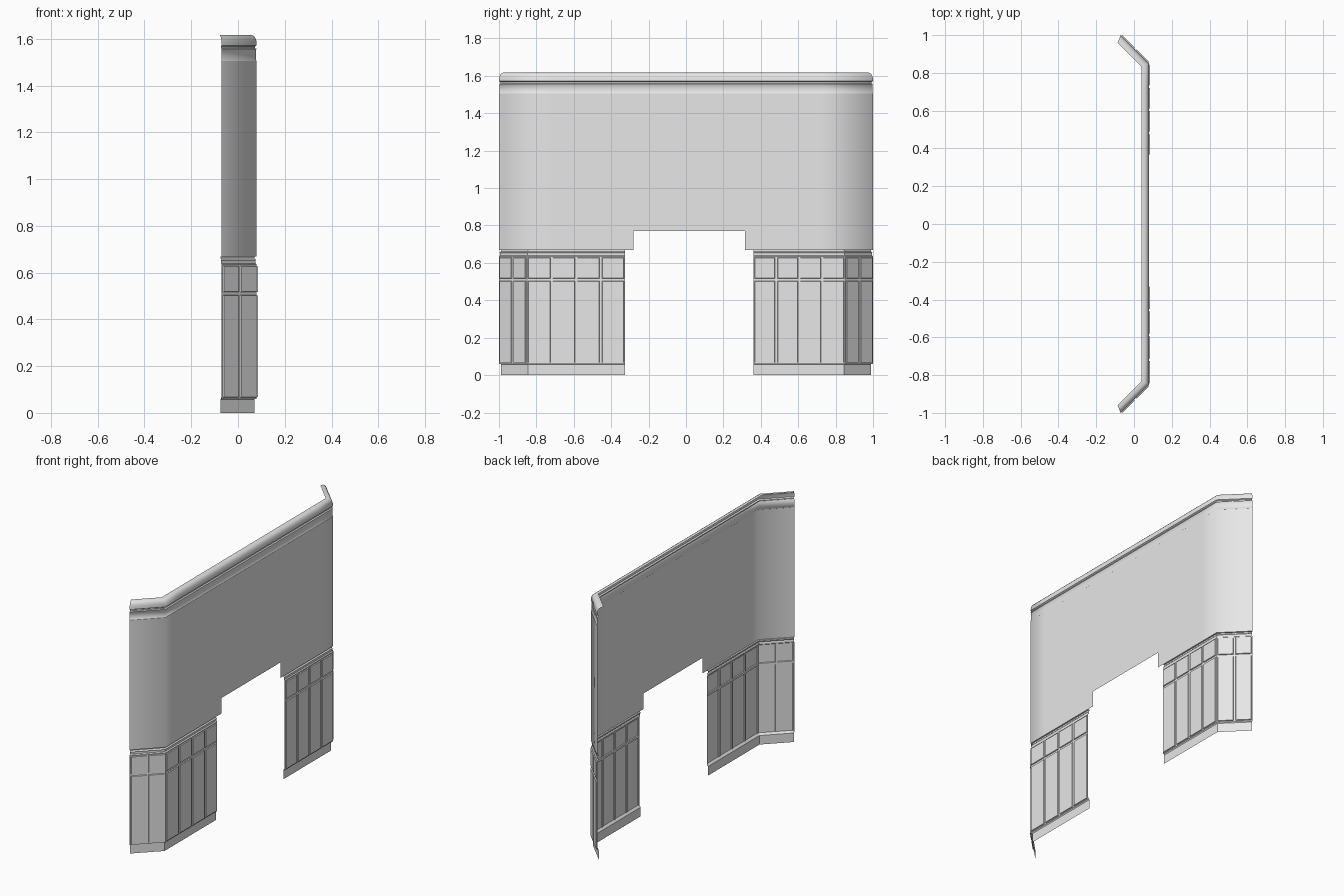
import bpy
import bmesh
import math

cube = bpy.data.objects.get("Cube")
if cube:
    bpy.data.objects.remove(cube, do_unlink=True)

# Single plaster colour
plaster = bpy.data.materials.new("pale_grey_plaster")
plaster.use_nodes = True
GREY = (0.8, 0.8, 0.8, 1.0)
plaster.diffuse_color = GREY
plaster.node_tree.nodes["Principled BSDF"].inputs["Base Color"].default_value = GREY


# Plan stations: (x, y, inward x, inward y), the inward part mitres each offset
def end(s):
    return (-0.07, s, -0.42, -s)


def corner(s):
    return (0.08, 0.85 * s, -1, -0.414 * s)


def straight(y):
    return (0.08, y, -1, 0)


def at(station, depth, z):
    x, y, ix, iy = station
    return (x + ix * depth, y + iy * depth, z)


def finish(bm, name, angle):
    mesh = bpy.data.meshes.new(name)
    bm.to_mesh(mesh)
    bm.free()
    mesh.materials.append(plaster)
    obj = bpy.data.objects.new(name, mesh)
    bpy.context.collection.objects.link(obj)
    bpy.ops.object.select_all(action='DESELECT')
    obj.select_set(True)
    bpy.context.view_layer.objects.active = obj
    bpy.ops.object.shade_smooth_by_angle(angle=math.radians(angle))
    return obj


def sheet(stations, profile, skip=()):
    """Sweep a (depth, z) profile along stations, facing the room side."""
    bm = bmesh.new()
    grid = [[bm.verts.new(at(s, d, z)) for d, z in profile] for s in stations]
    for i in range(len(stations) - 1):
        for j in range(len(profile) - 1):
            if (i, j) not in skip:
                bm.faces.new((grid[i][j], grid[i + 1][j],
                              grid[i + 1][j + 1], grid[i][j + 1]))
    loose = [v for v in bm.verts if not v.link_faces]
    bmesh.ops.delete(bm, geom=loose, context='VERTS')
    return bm


def between(a, b, count):
    return [tuple(p + (q - p) * k / count for p, q in zip(a, b))
            for k in range(count + 1)]


def panelling(name, a, b, count):
    """Framed wainscot with a tall lower row and a short upper row."""
    bm = sheet(between(a, b, count), [(0, 0.06), (0, 0.51), (0, 0.635)])
    panels = list(bm.faces)
    bmesh.ops.inset_individual(bm, faces=panels, thickness=0.009, depth=0)
    bmesh.ops.inset_individual(bm, faces=panels, thickness=0.003, depth=-0.006)
    finish(bm, name, 20)


# Upper wall with the top of the opening left out
span = [end(1), corner(1), straight(0.72), straight(0.315),
        straight(-0.28), straight(-0.72), corner(-1), end(-1)]
finish(sheet(span, [(0, 0.67), (0, 0.77), (0, 1.505)], skip={(3, 0)}),
       "upper_wall", 60)

# Frieze band and curved crown moulding
rim = [s for s in span if abs(s[1]) > 0.5]
finish(sheet(rim, [(0, 1.505), (0.002, 1.507), (0.002, 1.555), (0, 1.557)]),
       "frieze_band", 50)
crown = [(0, 1.557), (0.008, 1.56), (0.008, 1.567), (0, 1.572), (0.001, 1.59),
         (0.005, 1.603), (0.012, 1.612), (0.022, 1.617), (0.04, 1.617)]
finish(sheet(rim, crown), "crown_moulding", 50)

# Lower walls either side of the opening
base = [(0.01, 0), (0.01, 0.058), (0.004, 0.066), (0, 0.07)]
chair = [(0, 0.635), (0.006, 0.64), (0.006, 0.65), (0.003, 0.655),
         (0.01, 0.662), (0.01, 0.67), (0, 0.67)]
for side, s, jamb in (("back", 1, 0.36), ("front", -1, -0.325)):
    run = [end(s), corner(s), straight(jamb)]
    run.sort(key=lambda p: -p[1])
    finish(sheet(run, base), side + "_baseboard", 30)
    finish(sheet(run, chair), side + "_chair_rail", 30)
    for a, b in zip(run, run[1:]):
        angled = end(s) in (a, b)
        panelling(side + ("_angled_panels" if angled else "_straight_panels"),
                  a, b, 2 if angled else 4)
